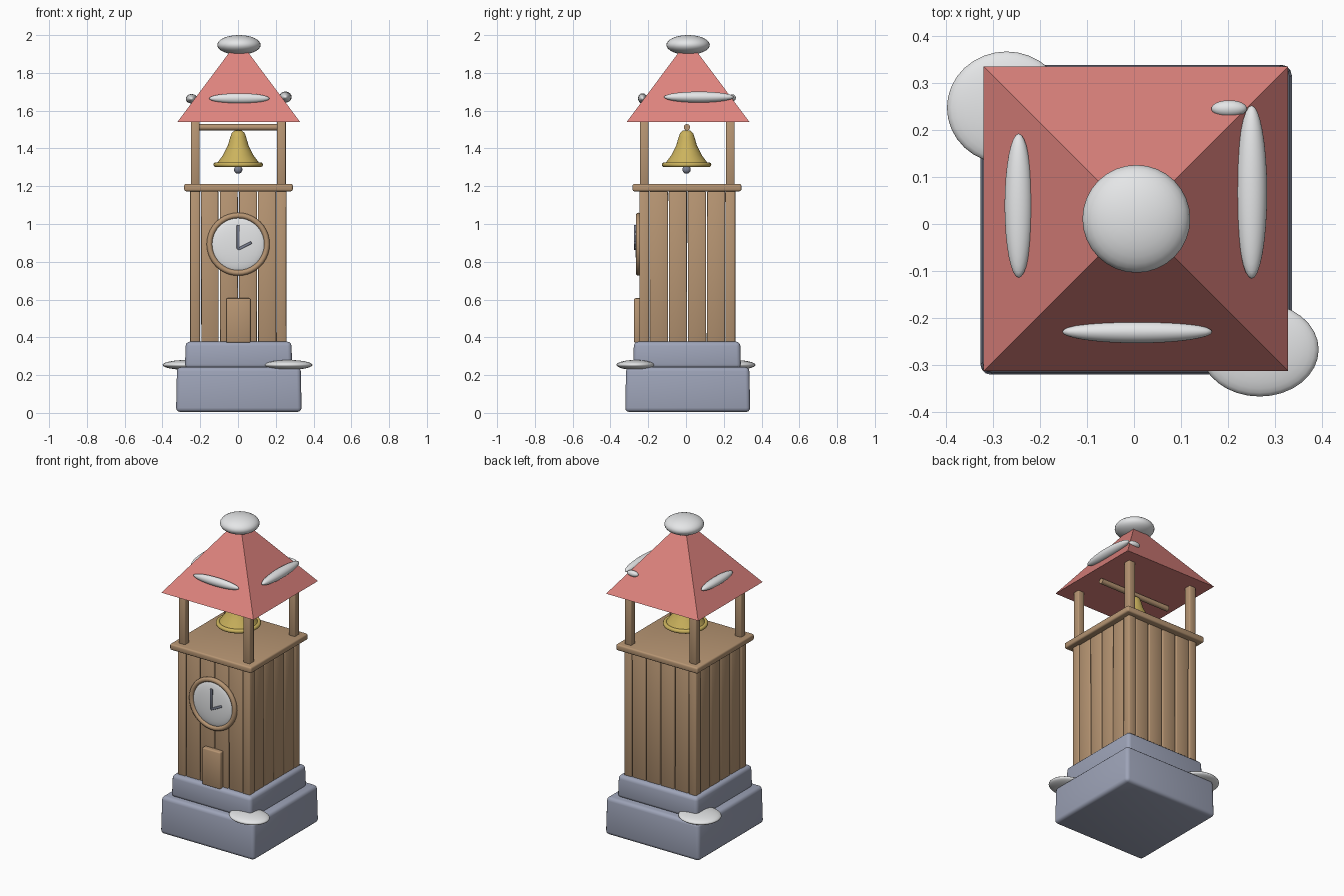
import bpy, bmesh, math, random
from mathutils import Matrix, Euler, Vector

if "Cube" in bpy.data.objects:
    bpy.data.objects.remove(bpy.data.objects["Cube"])

random.seed(4)


def material(name, r, g, b):
    m = bpy.data.materials.new(name)
    m.diffuse_color = (r, g, b, 1)
    m.use_nodes = True
    m.node_tree.nodes["Principled BSDF"].inputs["Base Color"].default_value = m.diffuse_color
    return m


WOOD = material("wood", .47, .30, .17)
STONE = material("stone", .34, .37, .48)
ROOF = material("roof_red", .74, .23, .21)
SNOW = material("snow_white", .80, .81, .82)
GOLD = material("bell_gold", .60, .45, .11)
METAL = material("grey_metal", .21, .23, .30)


def finish(bm, name, mat, angle=40):
    bmesh.ops.recalc_face_normals(bm, faces=bm.faces)
    me = bpy.data.meshes.new(name)
    bm.to_mesh(me)
    bm.free()
    me.materials.append(mat)
    for p in me.polygons:
        p.use_smooth = True
    me.set_sharp_from_angle(angle=math.radians(angle))
    ob = bpy.data.objects.new(name, me)
    bpy.context.collection.objects.link(ob)
    return ob


def box(name, lo, hi, mat, bevel=.006, seg=2, taper=1.0, rot=(0, 0, 0)):
    lo, hi = Vector(lo), Vector(hi)
    size = hi - lo
    bm = bmesh.new()
    bmesh.ops.create_cube(bm, size=1)
    for v in bm.verts:
        t = taper if v.co.z > 0 else 1
        v.co = Vector((v.co.x * size.x * t, v.co.y * size.y * t, v.co.z * size.z))
    bmesh.ops.bevel(bm, geom=bm.edges[:], offset=bevel, segments=seg, profile=.5, affect='EDGES')
    bm.transform(Matrix.Translation((lo + hi) / 2) @ Euler(rot).to_matrix().to_4x4())
    return finish(bm, name, mat, 50)


def ellipsoid(name, center, radii, mat, rot=(0, 0, 0)):
    bm = bmesh.new()
    bmesh.ops.create_uvsphere(bm, u_segments=32, v_segments=16, radius=1)
    bm.transform(Matrix.Translation(center) @ Euler(rot).to_matrix().to_4x4()
                 @ Matrix.Diagonal((*radii, 1)))
    return finish(bm, name, mat, 180)


def lathe(name, profile, center, mat, closed=False, rot=(0, 0, 0), steps=40):
    bm = bmesh.new()
    rings = []
    for i in range(steps):
        a = 2 * math.pi * i / steps
        rings.append([bm.verts.new((r * math.cos(a), r * math.sin(a), z)) for r, z in profile])
    n = len(profile)
    for i in range(steps):
        a, b = rings[i], rings[(i + 1) % steps]
        for j in range(n if closed else n - 1):
            k = (j + 1) % n
            bm.faces.new((a[j], b[j], b[k], a[k]))
    bmesh.ops.remove_doubles(bm, verts=bm.verts, dist=1e-5)
    bm.transform(Matrix.Translation(center) @ Euler(rot).to_matrix().to_4x4())
    return finish(bm, name, mat, 45)


def ring(name, R, r, center, mat, rot=(0, 0, 0), flat=1.0):
    prof = [(R + r * math.cos(t * math.pi / 5), flat * r * math.sin(t * math.pi / 5)) for t in range(10)]
    return lathe(name, prof, center, mat, True, rot)


# stone base
box("lower_base", (-.328, -.322, .005), (.337, .340, .242), STONE, .022, 3, .985)
box("upper_base", (-.281, -.280, .235), (.287, .291, .377), STONE, .022, 3, .985)

# corner posts of the tower and of the belfry
for i, x in enumerate((-.227, .230)):
    for j, y in enumerate((-.221, .235)):
        box(f"corner_post_{i}{j}", (x - .026, y - .026, .37), (x + .026, y + .026, 1.18), WOOD)
        box(f"belfry_post_{i}{j}", (x - .023, y - .023, 1.20), (x + .023, y + .023, 1.545), WOOD)

# wall planks: four to a side, slightly uneven
for k in range(4):
    c = -.151 + .101 * k
    for side, w in (("front", -.228), ("back", .242)):
        h = .046 + random.uniform(-.001, .002)
        lean = random.uniform(-.003, .003)
        box(f"{side}_plank_{k}", (c + .002 - h, w - .016, .372), (c + .002 + h, w + .016, 1.172),
            WOOD, .005, rot=(0, lean, 0))
    for side, w in (("left", -.234), ("right", .237)):
        h = .048 + random.uniform(-.001, .001)
        lean = random.uniform(-.003, .003)
        box(f"{side}_plank_{k}", (w - .016, c + .007 - h, .372), (w + .016, c + .007 + h, 1.172),
            WOOD, .005, rot=(lean, 0, 0))

# belfry floor and bell beam
box("belfry_floor", (-.285, -.283, 1.173), (.290, .293, 1.212), WOOD, .01, 3)
lathe("bell_beam", [(0, -.25), (.017, -.25), (.017, .25), (0, .25)], (.003, .005, 1.512), WOOD,
      rot=(0, math.pi / 2, 0), steps=14)

# bell with rim and clapper
lathe("bell", [(0, 1.497), (.020, 1.494), (.034, 1.482), (.042, 1.460), (.055, 1.415), (.080, 1.365),
               (.110, 1.325), (.118, 1.312), (.105, 1.312), (.072, 1.36), (.045, 1.415), (.030, 1.47),
               (0, 1.48)], (.001, .003, 0), GOLD)
ring("bell_rim", .118, .013, (.001, .003, 1.314), GOLD)
ellipsoid("bell_clapper", (.001, .003, 1.288), (.022, .022, .022), METAL)
lathe("clapper_rod", [(.006, 1.29), (.006, 1.48)], (.001, .003, 0), METAL, steps=8)

# clock
ellipsoid("clock_face", (.001, -.247, .893), (.145, .022, .145), SNOW)
ring("clock_rim", .152, .015, (.001, -.251, .893), WOOD, (math.pi / 2, 0, 0))
box("long_hand", (-.007, -.276, .866), (.009, -.264, .995), METAL, .004)
a = math.radians(63)
cx, cz = .036, .884
box("short_hand", (cx - .007, -.276, cz - .040), (cx + .007, -.264, cz + .040), METAL, .004, rot=(0, a, 0))

# door
box("door", (-.062, -.275, .372), (.066, -.235, .607), WOOD, .007)

# pyramid roof
bm = bmesh.new()
bmesh.ops.create_cone(bm, cap_ends=True, segments=4, radius1=.325 * math.sqrt(2), radius2=0, depth=.435)
bm.transform(Matrix.Translation((.004, .011, 1.54 + .2175)) @ Matrix.Rotation(math.pi / 4, 4, 'Z'))
finish(bm, "roof", ROOF, 20)

# snow
ellipsoid("snow_cap", (.005, .011, 1.948), (.115, .115, .052), SNOW)
ellipsoid("front_roof_snow", (.007, -.230, 1.665), (.160, .024, .027), SNOW)
ellipsoid("right_roof_snow", (.251, .068, 1.672), (.033, .185, .029), SNOW)
ellipsoid("left_roof_snow", (-.246, .039, 1.663), (.030, .154, .025), SNOW)
ellipsoid("back_roof_snow", (.203, .246, 1.668), (.038, .018, .018), SNOW)
ellipsoid("right_base_snow", (.268, -.268, .254), (.126, .100, .026), SNOW)
ellipsoid("left_base_snow", (-.272, .248, .254), (.127, .120, .026), SNOW)
